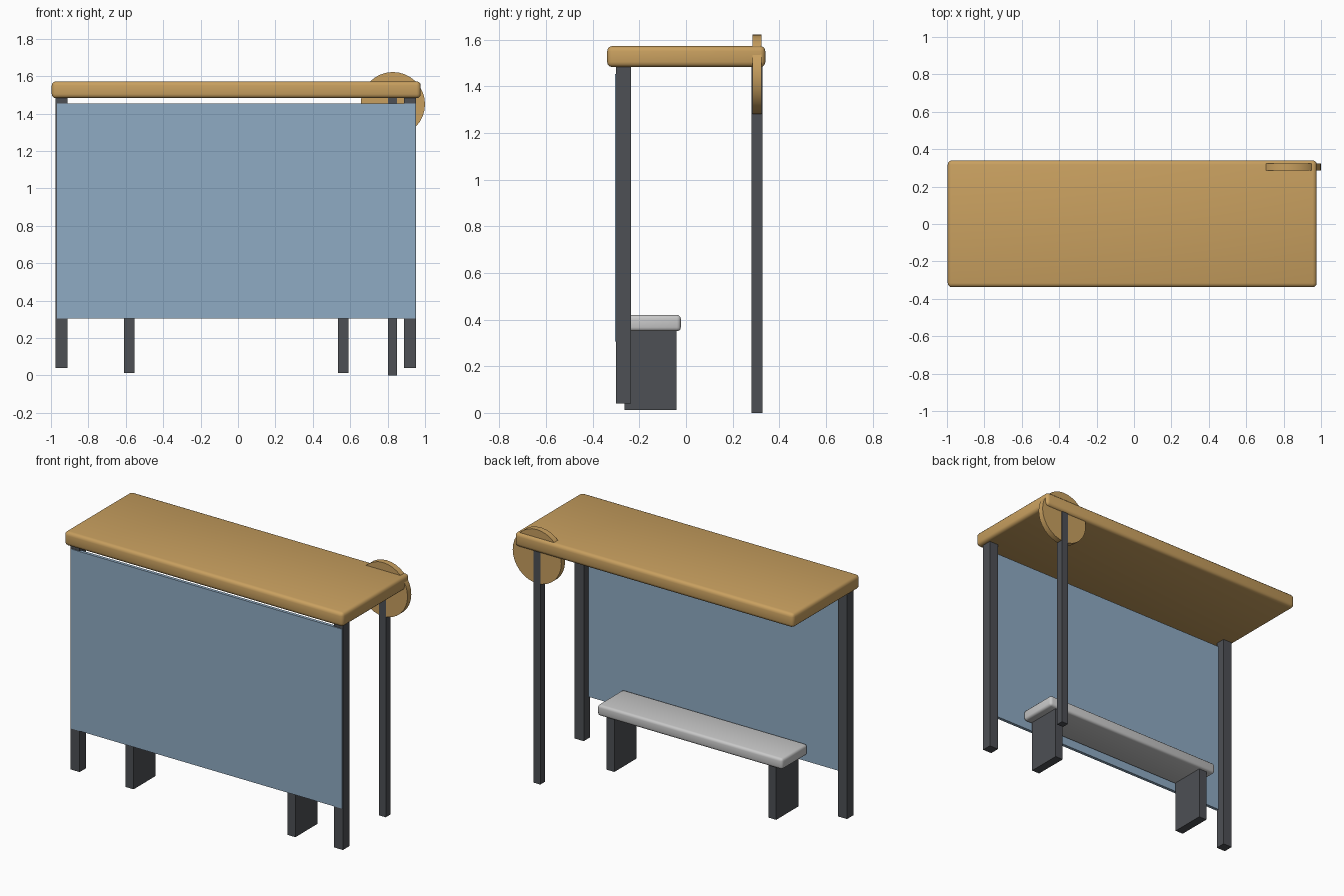
import bpy, bmesh, math
from mathutils import Matrix, Vector

if "Cube" in bpy.data.objects:
    bpy.data.objects.remove(bpy.data.objects["Cube"])


def material(name, rgb):
    m = bpy.data.materials.new(name)
    m.diffuse_color = (*rgb, 1.0)
    m.use_nodes = True
    m.node_tree.nodes["Principled BSDF"].inputs["Base Color"].default_value = m.diffuse_color
    return m


GOLD = material("warm tan", (0.58, 0.35, 0.115))
BLUE = material("panel blue", (0.275, 0.407, 0.55))
DARK = material("dark grey metal", (0.075, 0.08, 0.09))
PALE = material("pale grey", (0.58, 0.58, 0.58))


def finish(name, bm, mat):
    me = bpy.data.meshes.new(name)
    bm.to_mesh(me)
    bm.free()
    ob = bpy.data.objects.new(name, me)
    bpy.context.collection.objects.link(ob)
    me.materials.append(mat)
    return ob


def box(name, x, y, z, mat, bevel=0.0):
    """Box from (min, max) pairs, optionally with rounded edges."""
    bm = bmesh.new()
    bmesh.ops.create_cube(bm, size=1)
    for v in bm.verts:
        v.co = Vector([(a + b) / 2 + c * (b - a) for c, (a, b) in zip(v.co, (x, y, z))])
    if bevel:
        bmesh.ops.bevel(bm, geom=bm.edges[:], offset=bevel, segments=3,
                        profile=0.5, affect='EDGES')
    return finish(name, bm, mat)


# Roof slab
box("roof", (-0.996, 0.977), (-0.338, 0.34), (1.482, 1.572), GOLD, 0.022)

# Wall posts and the panel across them
for side, x in (("left", -0.943), ("right", 0.92)):
    box(side + "_wall_post", (x - 0.032, x + 0.032), (-0.299, -0.235), (0.04, 1.49), DARK)
box("wall_panel", (-0.968, 0.948), (-0.304, -0.284), (0.305, 1.453), BLUE)

# Bench
box("bench_seat", (-0.665, 0.645), (-0.282, -0.022), (0.35, 0.42), PALE, 0.017)
for side, x in (("left", -0.582), ("right", 0.563)):
    box(side + "_bench_leg", (x - 0.028, x + 0.028), (-0.264, -0.04), (0.012, 0.355), DARK)

# Sign pole and round sign
box("sign_pole", (0.802, 0.849), (0.281, 0.327), (0.0, 1.49), DARK)
bm = bmesh.new()
bmesh.ops.create_cone(bm, cap_ends=True, segments=32, radius1=0.172, radius2=0.172,
                      depth=0.038,
                      matrix=Matrix.Translation((0.828, 0.304, 1.45))
                      @ Matrix.Rotation(math.pi / 2, 4, 'X'))
finish("round_sign", bm, GOLD)

# Smooth the rounded parts while keeping hard edges
for name in ("roof", "bench_seat", "round_sign"):
    ob = bpy.data.objects[name]
    bpy.ops.object.select_all(action='DESELECT')
    ob.select_set(True)
    bpy.context.view_layer.objects.active = ob
    bpy.ops.object.shade_smooth_by_angle(angle=math.radians(35))
